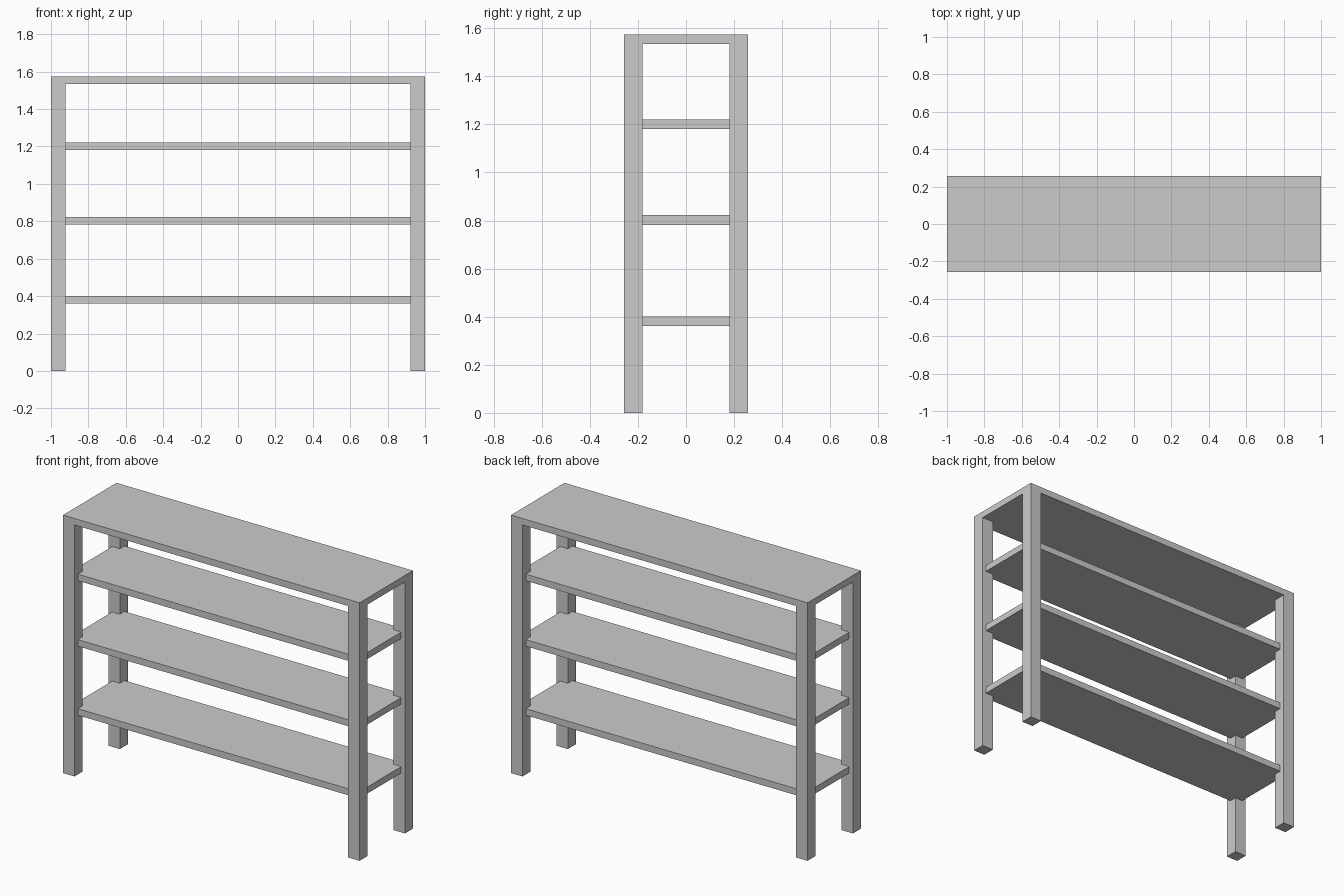
import bpy
import bmesh

if "Cube" in bpy.data.objects:
    bpy.data.objects.remove(bpy.data.objects["Cube"])

HX, HY, H = 1.0, 0.257, 1.573      # half length, half depth, height
LEG, THICK = 0.077, 0.04           # leg width, board thickness


def finish(bm, name):
    bmesh.ops.recalc_face_normals(bm, faces=bm.faces)
    mesh = bpy.data.meshes.new(name)
    bm.to_mesh(mesh)
    bm.free()
    obj = bpy.data.objects.new(name, mesh)
    bpy.context.collection.objects.link(obj)
    return obj


def box(name, hx, hy, z0, z1):
    bm = bmesh.new()
    bmesh.ops.create_cube(bm, size=1)
    bmesh.ops.scale(bm, vec=(2 * hx, 2 * hy, z1 - z0), verts=bm.verts)
    bmesh.ops.translate(bm, vec=(0, 0, (z0 + z1) / 2), verts=bm.verts)
    return finish(bm, name)


# Frame: top board as a 3 x 3 slab, legs extruded down from its corner cells
xs = (-HX, -HX + LEG, HX - LEG, HX)
ys = (-HY, -HY + LEG, HY - LEG, HY)
bm = bmesh.new()
under = [[bm.verts.new((x, y, H - THICK)) for y in ys] for x in xs]
upper = [[bm.verts.new((x, y, H)) for y in ys] for x in xs]
corners = []
for i in range(3):
    for j in range(3):
        for layer in (under, upper):
            face = bm.faces.new((layer[i][j], layer[i][j + 1],
                                 layer[i + 1][j + 1], layer[i + 1][j]))
            if layer is under and i != 1 and j != 1:
                corners.append(face)
    # slab edges
    for k in (0, 3):
        bm.faces.new((under[i][k], under[i + 1][k], upper[i + 1][k], upper[i][k]))
        bm.faces.new((under[k][i], under[k][i + 1], upper[k][i + 1], upper[k][i]))
# legs
for face in bmesh.ops.extrude_discrete_faces(bm, faces=corners)["faces"]:
    for v in face.verts:
        v.co.z = 0
finish(bm, "top_and_legs")

# Shelves, let into the legs at each corner
for name, top in (("lower_shelf", 0.401), ("middle_shelf", 0.822), ("upper_shelf", 1.221)):
    box(name, 0.975, 0.225, top - THICK, top)
